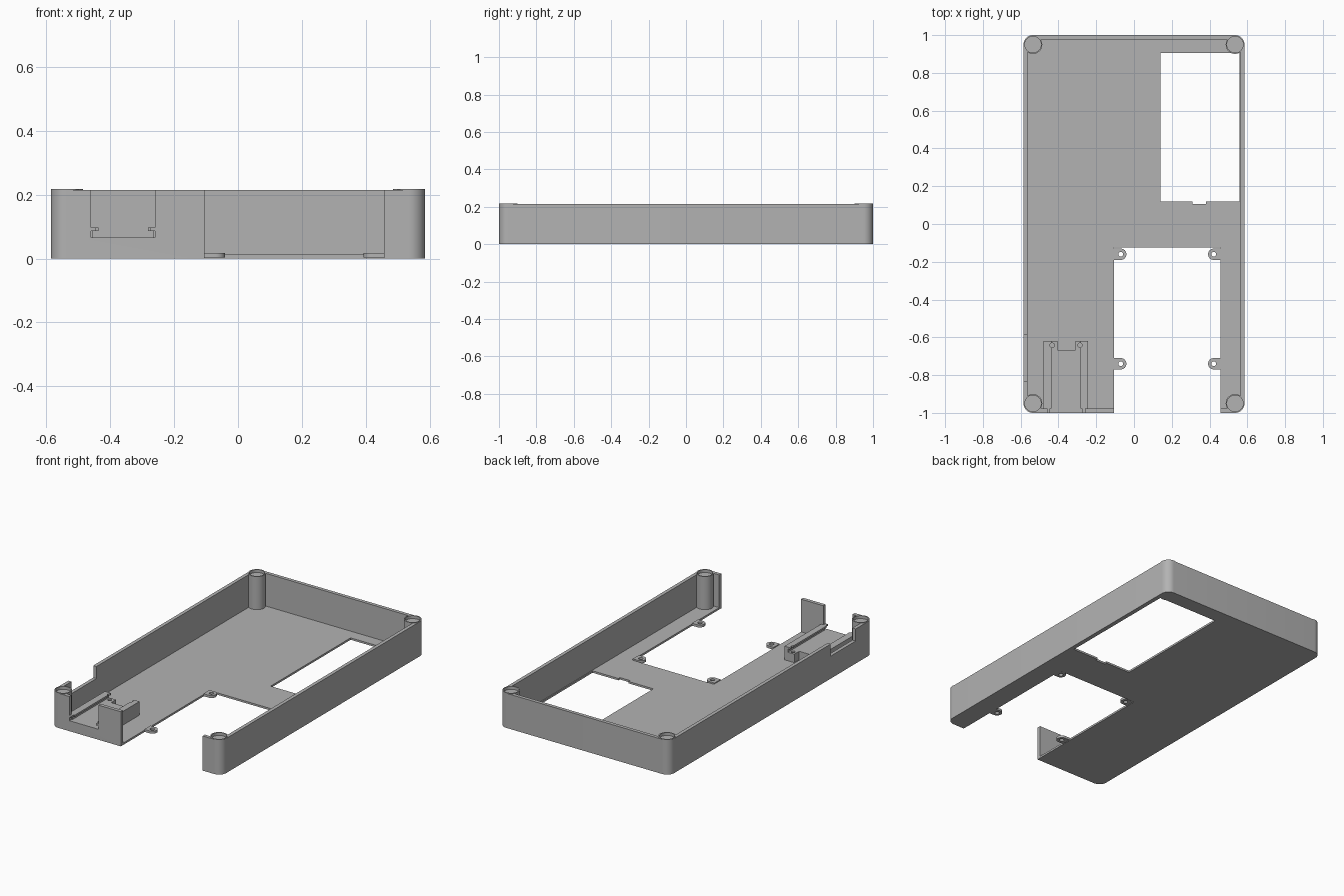
import bpy, bmesh, math

if "Cube" in bpy.data.objects:
    bpy.data.objects.remove(bpy.data.objects["Cube"], do_unlink=True)

grey = bpy.data.materials.new("plain grey")
grey.use_nodes = True
grey.diffuse_color = (0.45, 0.45, 0.45, 1)
grey.node_tree.nodes["Principled BSDF"].inputs["Base Color"].default_value = grey.diffuse_color

HX, HY, TOP = 0.585, 1.0, 0.215      # half width, half length, wall height
WALL, FLOOR, RAD = 0.022, 0.012, 0.05
IX, IY = HX - WALL, HY - WALL


def prism(name, outline, z0, z1):
    """Extrude a counter-clockwise outline from z0 to z1."""
    bm = bmesh.new()
    low = [bm.verts.new((x, y, z0)) for x, y in outline]
    high = [bm.verts.new((x, y, z1)) for x, y in outline]
    bm.faces.new(low[::-1])
    bm.faces.new(high)
    n = len(low)
    for i in range(n):
        j = (i + 1) % n
        bm.faces.new((low[i], low[j], high[j], high[i]))
    bmesh.ops.recalc_face_normals(bm, faces=bm.faces)
    mesh = bpy.data.meshes.new(name)
    bm.to_mesh(mesh)
    bm.free()
    mesh.materials.append(grey)
    obj = bpy.data.objects.new(name, mesh)
    bpy.context.collection.objects.link(obj)
    return obj


def box(name, x0, x1, y0, y1, z0, z1):
    return prism(name, [(x0, y0), (x1, y0), (x1, y1), (x0, y1)], z0, z1)


def arc(cx, cy, r, start, end, steps):
    angles = [math.radians(start + (end - start) * i / steps) for i in range(steps + 1)]
    return [(cx + r * math.cos(a), cy + r * math.sin(a)) for a in angles]


def disc(name, cx, cy, r, z0, z1, steps=40):
    return prism(name, arc(cx, cy, r, 0, 360, steps)[:-1], z0, z1)


def combine(obj, tool, operation="DIFFERENCE"):
    """Apply a boolean and discard the tool object."""
    tool.hide_render = True
    mod = obj.modifiers.new("boolean", "BOOLEAN")
    mod.operation, mod.solver, mod.object = operation, "EXACT", tool
    bpy.context.view_layer.objects.active = obj
    bpy.ops.object.modifier_apply(modifier=mod.name)
    bpy.data.objects.remove(tool, do_unlink=True)


# Outer walls with rounded corners
cx, cy = HX - RAD, HY - RAD
corners = [(cx, cy), (-cx, cy), (-cx, -cy), (cx, -cy)]
outline = []
for i, (x, y) in enumerate(corners):
    outline += arc(x, y, RAD, 90 * i, 90 * i + 90, 10)
walls = prism("walls", outline, 0, TOP)
combine(walls, box("hollow", -IX, IX, -IY, IY, -1, 1))

# Corner posts with shallow round pockets
for x, y in corners:
    combine(walls, disc("post", x, y, RAD - 0.0005, 0, TOP + 0.003), "UNION")
for x, y in corners:
    combine(walls, disc("pocket", x, y, 0.043, TOP - 0.015, 1))

# Wall openings: wide front gap, socket slot, lowered side section
OX0, OX1, OY = -0.105, 0.457, -0.125
SX0, SX1, SILL = -0.459, -0.26, 0.065
combine(walls, box("front_gap", OX0, OX1, -1.1, -0.9, -1, 1))
combine(walls, box("socket_slot", SX0, SX1, -1.1, -0.96, SILL, 1))
combine(walls, box("side_dip", -0.7, -0.55, -0.83, -0.585, 0.14, 1))

# Floor with the front bay and the rear window with its small notch
base = prism("floor", [(-IX, -IY), (OX0, -IY), (OX0, OY), (OX1, OY), (OX1, -IY),
                       (IX, -IY), (IX, IY), (-IX, IY)], 0, FLOOR)
combine(base, prism("window", [(0.14, 0.12), (0.31, 0.12), (0.31, 0.105), (0.38, 0.105),
                               (0.38, 0.12), (0.558, 0.12), (0.558, 0.905), (0.14, 0.905)], -1, 1))

# Screw tabs along the front bay
parts = [walls, base]
for label, y in (("front", -0.74), ("rear", -0.16)):
    for side, edge, s in (("right", OX0, 1), ("left", OX1, -1)):
        tab_x = edge + s * 0.035
        pts = [(edge, y - 0.03)] + [(tab_x + s * px, y + py) for px, py in arc(0, 0, 0.03, -90, 90, 16)]
        pts.append((edge, y + 0.03))
        tab = prism(f"{label}_{side}_screw_tab", pts, 0.003, 0.018)
        combine(tab, disc("screw_hole", tab_x, y, 0.013, -1, 1, 24))
        parts.append(tab)

# Socket cradle: raised bed, grooved rails, rear notch and pin holes
CX0, CX1, CY0, CY1, CTOP = -0.48, -0.243, -IY, -0.62, 0.097
LX0, LX1 = -0.437, -0.282
cradle = box("socket_cradle", CX0, CX1, CY0, CY1, FLOOR, CTOP)
combine(cradle, box("lip_gap", LX0, LX1, -1.1, -0.5, 0.08, 1))
combine(cradle, box("groove", SX0 + 0.006, SX1 - 0.006, -1.1, -0.5, SILL, 0.086))
combine(cradle, box("rear_notch", -0.405, -0.31, -0.667, -0.5, -1, 1))
for x in (-0.433, -0.286):
    combine(cradle, disc("pin_hole", x, -0.642, 0.012, 0.03, 1, 24))
parts.append(cradle)

# Lips of the rails carried through the front wall
for side, x0, x1 in (("right", SX0, LX0 - 0.008), ("left", LX1 + 0.008, SX1)):
    parts.append(box(f"{side}_slot_lip", x0, x1, -HY, -IY, 0.086, CTOP))

for obj in bpy.context.view_layer.objects:
    obj.select_set(obj in parts)
bpy.context.view_layer.objects.active = walls
bpy.ops.object.shade_smooth_by_angle(angle=math.radians(30))
